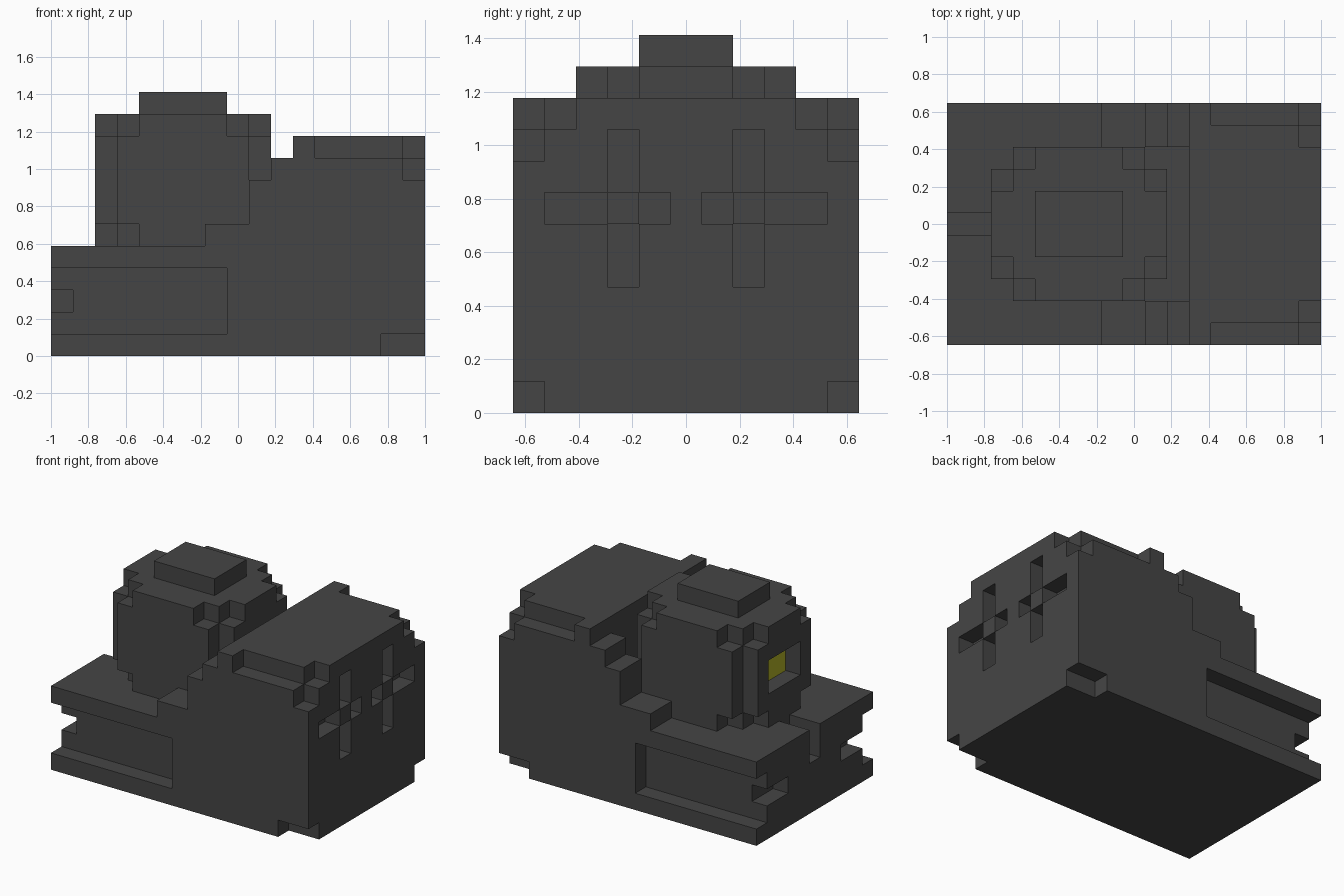
import bpy, bmesh
from mathutils import Vector

cube = bpy.data.objects.get("Cube")
if cube:
    bpy.data.objects.remove(cube, do_unlink=True)

U = 2 / 17                      # one block; the model is 17 x 11 x 12 blocks
ORIGIN = Vector((8.5, 5.5, 0))  # block position of the world origin


def make_material(name, rgb):
    mat = bpy.data.materials.new(name)
    mat.use_nodes = True
    mat.diffuse_color = (*rgb, 1)
    mat.node_tree.nodes["Principled BSDF"].inputs["Base Color"].default_value = (*rgb, 1)
    return mat


DARK = make_material("dark grey", (0.06, 0.06, 0.06))
YELLOW = make_material("yellow", (0.45, 0.44, 0.02))


def prism(name, points, offset, mat=DARK):
    """Extrude a flat outline, given as block positions, by an offset."""
    bm = bmesh.new()
    verts = [bm.verts.new((Vector(p) - ORIGIN) * U) for p in points]
    face = bm.faces.new(verts)
    new = bmesh.ops.extrude_face_region(bm, geom=[face])["geom"]
    moved = [v for v in new if isinstance(v, bmesh.types.BMVert)]
    bmesh.ops.translate(bm, verts=moved, vec=Vector(offset) * U)
    bmesh.ops.recalc_face_normals(bm, faces=bm.faces[:])
    mesh = bpy.data.meshes.new(name)
    bm.to_mesh(mesh)
    bm.free()
    obj = bpy.data.objects.new(name, mesh)
    bpy.context.collection.objects.link(obj)
    if mat:
        mesh.materials.append(mat)
    return obj


def box(name, x, y, z, mat=DARK):
    base = [(x[0], y[0], z[0]), (x[1], y[0], z[0]), (x[1], y[1], z[0]), (x[0], y[1], z[0])]
    return prism(name, base, (0, 0, z[1] - z[0]), mat)


def mirror_y(y):
    return (11 - y[1], 11 - y[0])


def cut(target, x, y, z):
    cutter = box("cutter", x, y, z, None)
    cutter.hide_render = True
    mod = target.modifiers.new("cut", 'BOOLEAN')
    mod.operation = 'DIFFERENCE'
    mod.solver = 'EXACT'
    mod.object = cutter
    bpy.context.view_layer.objects.active = target
    bpy.ops.object.modifier_apply(modifier=mod.name)
    bpy.data.objects.remove(cutter, do_unlink=True)


# Stepped body, drawn from the side and extruded across the width
profile = [(0, 0), (17, 0), (17, 10), (11, 10), (11, 9), (10, 9),
           (10, 8), (9, 8), (9, 6), (7, 6), (7, 5), (0, 5)]
body = prism("body", [(x, 0, z) for x, z in profile], (0, 11, 0))

# Pocket that holds the head, and the groove in front of it
cut(body, (6, 11), (2, 9), (5, 13))
cut(body, (-1, 2), (5, 6), (3, 6))

# Cuts repeated on both sides
side_cuts = [
    ((-1, 8), (-1, 1), (1, 4)),      # long side slot
    ((-1, 1), (0.5, 3), (2, 3)),     # small end notch
    ((15, 18), (-1, 1), (-1, 1)),    # bottom corner
    ((12, 18), (-1, 1), (9, 11)),    # top edge
    ((16, 18), (-1, 2), (9, 11)),    # top corner
    ((16, 18), (-1, 1), (8, 11)),    # lower top corner
    ((16, 18), (3, 4), (4, 9)),      # upright slot of the cross
    ((16, 18), (1, 5), (6, 7)),      # level slot of the cross
]
for x, y, z in side_cuts:
    cut(body, x, y, z)
    cut(body, x, mirror_y(y), z)

# Block at the middle of each cross
box("left_cross_stud", (16, 17), mirror_y((3, 4)), (6, 7))
box("right_cross_stud", (16, 17), (3, 4), (6, 7))


def head_layer(name, corner, z):
    """Layer whose corner steps (distances in from the outer box) repeat four times."""
    pts = []
    for fx, fy in ((0, 0), (1, 0), (1, 1), (0, 1)):
        steps = corner if fx == fy else corner[::-1]
        pts += [(10 - a if fx else 2 + a, 9 - b if fy else 2 + b, z[0]) for a, b in steps]
    return prism(name, pts, (0, 0, z[1] - z[0]))


# Rounded head made of stacked layers
one_step = [(0, 1), (1, 1), (1, 0)]
two_steps = [(0, 2), (1, 2), (1, 1), (2, 1), (2, 0)]
head_layer("head_lower", two_steps, (5, 6))
head_middle = head_layer("head_middle", one_step, (6, 10))
head_layer("head_upper", two_steps, (10, 11))
box("head_cap", (4, 8), (4, 7), (11, 12))

# Eye window with a glowing plate at its back
cut(head_middle, (1, 3), (4, 7), (7, 9))
box("eye_plate", (2.97, 3.01), (4, 7), (7, 9), YELLOW)
